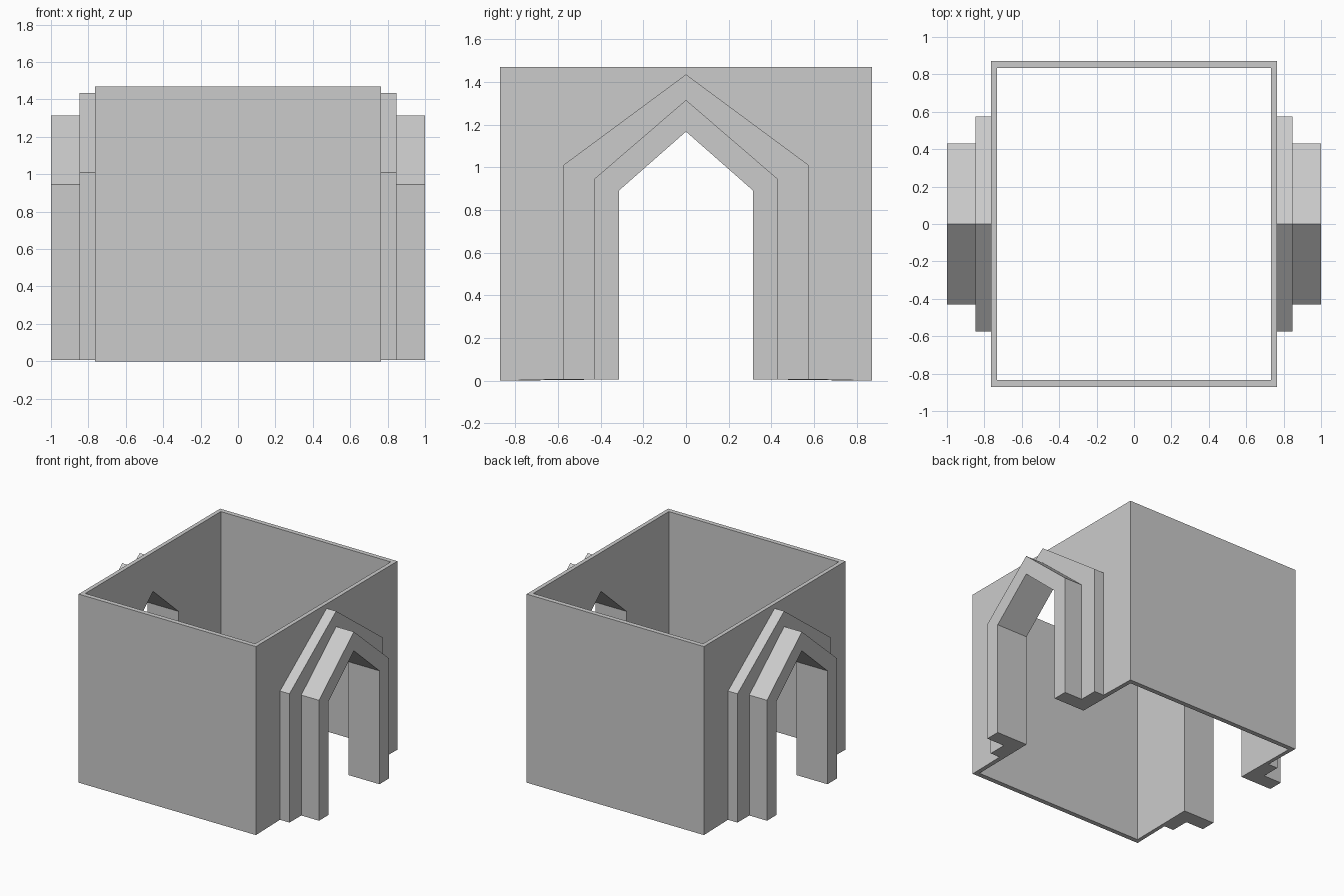
import bpy, bmesh

if "Cube" in bpy.data.objects:
    bpy.data.objects.remove(bpy.data.objects["Cube"])

WALL_X, IN_X = 0.765, 0.733      # outer / inner face of the portal walls
WALL_Y, IN_Y = 0.872, 0.835      # outer / inner face of the end walls
TOP = 1.47
FOOT = 0.006                     # the portal feet sit just above ground


def gable(x, half, shoulder, apex, foot=FOOT):
    """Open pointed-arch outline, foot to foot, in the plane at x."""
    return [(x, -half, foot), (x, -half, shoulder), (x, 0, apex),
            (x, half, shoulder), (x, half, foot)]


def finish(name, bm, axis):
    """Turn a bmesh into an object mirrored across the given axis (0=x, 1=y)."""
    bmesh.ops.recalc_face_normals(bm, faces=bm.faces[:])
    mesh = bpy.data.meshes.new(name)
    bm.to_mesh(mesh)
    bm.free()
    obj = bpy.data.objects.new(name, mesh)
    bpy.context.collection.objects.link(obj)
    mod = obj.modifiers.new("Mirror", 'MIRROR')
    mod.use_axis = (axis == 0, axis == 1, False)
    return obj


# Portal wall: arch outlines lofted from the opening, over two steps, to the wall rim
opening = (0.315, 0.89, 1.167)
inner_step = (0.43, 0.945, 1.315)
outer_step = (0.575, 1.01, 1.435)
outlines = [
    gable(IN_X, *opening),
    gable(1.0, *opening),
    gable(1.0, *inner_step),
    gable(0.847, *inner_step),
    gable(0.847, *outer_step),
    gable(WALL_X, *outer_step),
    gable(WALL_X, WALL_Y, TOP, TOP, 0),
    gable(IN_X, IN_Y, TOP, TOP, 0),
]
bm = bmesh.new()
rings = [[bm.verts.new(p) for p in o] for o in outlines]
for i, a in enumerate(rings):
    b = rings[(i + 1) % len(rings)]
    for j in range(4):
        if i == 6 and j in (0, 3):      # corner joint shared with the end wall
            continue
        bm.faces.new((a[j], a[j + 1], b[j + 1], b[j]))
# Undersides of the portal feet and of the wall
for k in (0, -1):
    bm.faces.new([r[k] for r in rings[:6]])
    bm.faces.new([rings[i][k] for i in (5, 6, 7, 0)])
finish("portal_wall", bm, 0)

# End wall: flat slab with mitred corners, meeting the portal walls
bm = bmesh.new()
ends = [[bm.verts.new((s * x, y, z)) for x, y, z in (
    (WALL_X, WALL_Y, 0), (WALL_X, WALL_Y, TOP),
    (IN_X, IN_Y, TOP), (IN_X, IN_Y, 0))] for s in (-1, 1)]
for j in range(4):
    k = (j + 1) % 4
    bm.faces.new((ends[0][j], ends[0][k], ends[1][k], ends[1][j]))
finish("end_wall", bm, 1)
